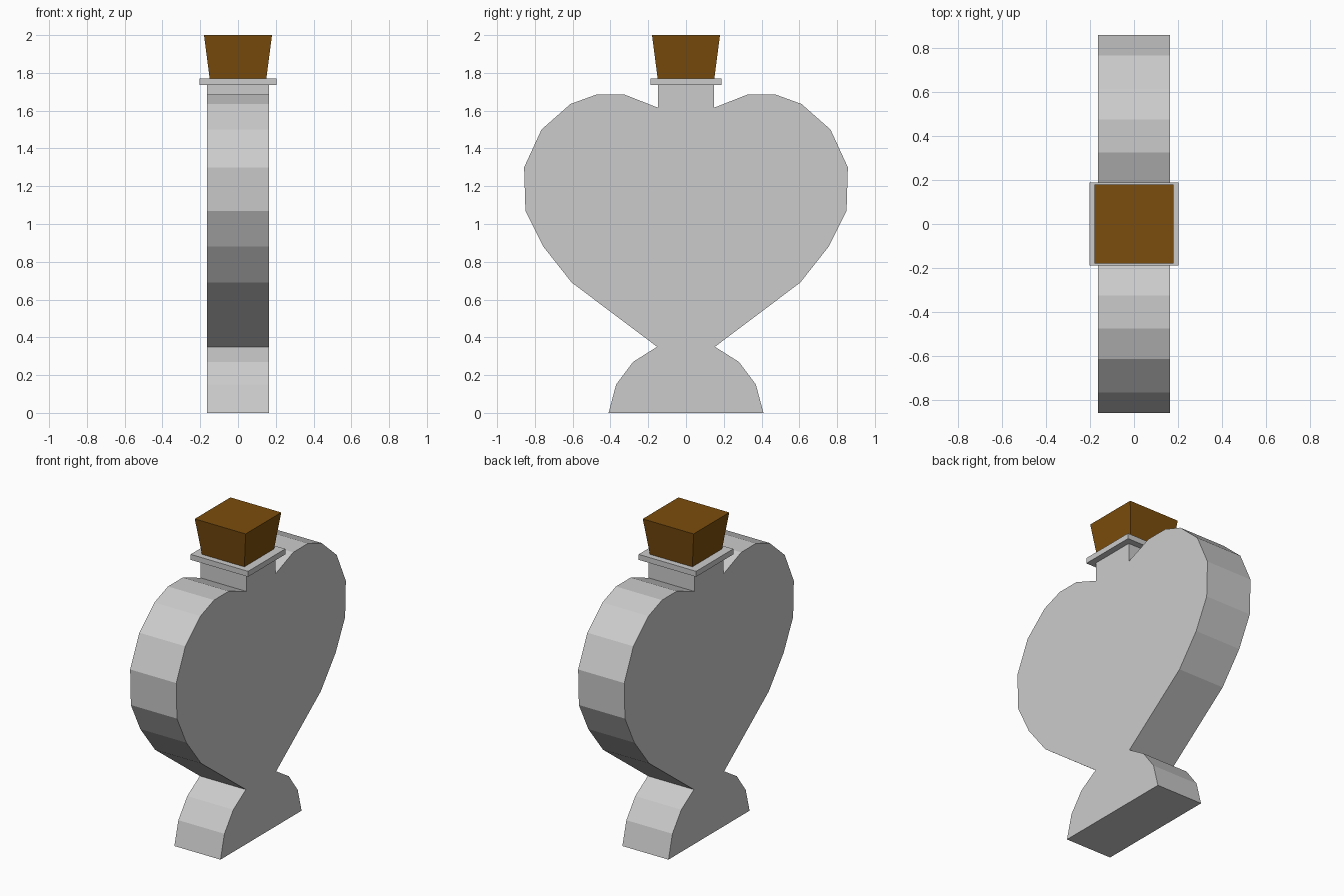
import bpy, bmesh

if "Cube" in bpy.data.objects:
    bpy.data.objects.remove(bpy.data.objects["Cube"])


def make_object(name, verts, faces, color=None):
    mesh = bpy.data.meshes.new(name)
    mesh.from_pydata(verts, [], faces)
    bm = bmesh.new()
    bm.from_mesh(mesh)
    bmesh.ops.recalc_face_normals(bm, faces=bm.faces)
    bm.to_mesh(mesh)
    bm.free()
    ob = bpy.data.objects.new(name, mesh)
    bpy.context.collection.objects.link(ob)
    if color:
        mat = bpy.data.materials.new(name + "_material")
        mat.diffuse_color = color
        mat.use_nodes = True
        mat.node_tree.nodes["Principled BSDF"].inputs["Base Color"].default_value = mat.diffuse_color
        mesh.materials.append(mat)
    return ob


def prism(name, rings, color=None):
    """Join two matching rings with side faces and close both ends."""
    n = len(rings[0])
    faces = [tuple(range(n)), tuple(range(n, 2 * n))]
    faces += [(i, (i + 1) % n, (i + 1) % n + n, i + n) for i in range(n)]
    return make_object(name, rings[0] + rings[1], faces, color)


def rect(x, y, z):
    return [(-x, -y, z), (x, -y, z), (x, y, z), (-x, y, z)]


# Heart bottle: mirrored outline of foot, pinch, heart lobe and neck
half = [(0.41, 0), (0.37, 0.15), (0.28, 0.27), (0.153, 0.35), (0.605, 0.69),
        (0.755, 0.88), (0.85, 1.07), (0.857, 1.3), (0.765, 1.5), (0.612, 1.635),
        (0.475, 1.685), (0.325, 1.685), (0.147, 1.615), (0.147, 1.735)]
outline = half + [(-y, z) for y, z in reversed(half)]
prism("bottle", [[(x, y, z) for y, z in outline] for x in (-0.163, 0.163)])

# Collar around the mouth
prism("collar", [rect(0.203, 0.188, 1.735), rect(0.203, 0.188, 1.77)])

# Tapered cork
prism("cork", [rect(0.15, 0.15, 1.77), rect(0.18, 0.18, 2.0)], (0.20, 0.075, 0.004, 1))
